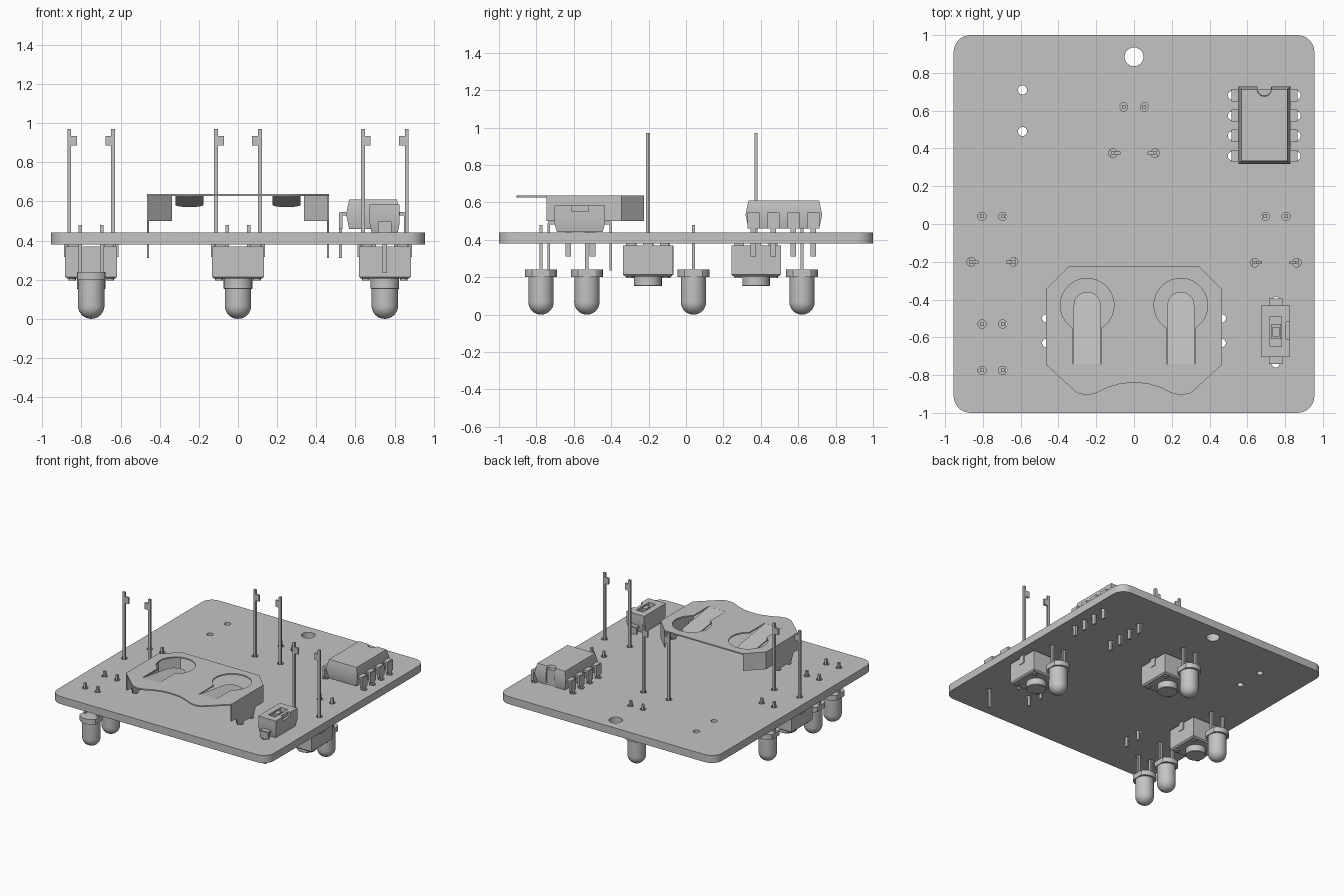
import bpy, bmesh
from math import sin, cos, pi, radians

if "Cube" in bpy.data.objects:
    bpy.data.objects.remove(bpy.data.objects["Cube"], do_unlink=True)

# One plain grey for everything
grey = bpy.data.materials.new("plain_grey")
grey.use_nodes = True
grey.diffuse_color = (0.55, 0.55, 0.55, 1)
grey.node_tree.nodes["Principled BSDF"].inputs["Base Color"].default_value = (0.55, 0.55, 0.55, 1)
made = []


def finish(name, bm):
    bmesh.ops.recalc_face_normals(bm, faces=bm.faces)
    mesh = bpy.data.meshes.new(name)
    bm.to_mesh(mesh)
    bm.free()
    mesh.materials.clear()
    mesh.materials.append(grey)
    obj = bpy.data.objects.new(name, mesh)
    bpy.context.collection.objects.link(obj)
    made.append(obj)
    return obj


def loft(name, rings):
    """Skin a stack of equal-length rings and cap both ends."""
    bm = bmesh.new()
    loops = [[bm.verts.new(p) for p in ring] for ring in rings]
    n = len(loops[0])
    for a, b in zip(loops, loops[1:]):
        for i in range(n):
            j = (i + 1) % n
            bm.faces.new((a[i], a[j], b[j], b[i]))
    bm.faces.new(loops[0])
    bm.faces.new(loops[-1])
    return finish(name, bm)


def rect(x0, x1, y0, y1):
    return [(x0, y0), (x1, y0), (x1, y1), (x0, y1)]


def lift(points, z):
    return [(x, y, z) for x, y in points]


def box(name, x0, x1, y0, y1, z0, z1):
    r = rect(x0, x1, y0, y1)
    return loft(name, [lift(r, z0), lift(r, z1)])


def post(name, x, y, w, d, z0, z1):
    return box(name, x - w / 2, x + w / 2, y - d / 2, y + d / 2, z0, z1)


def arc(cx, cy, r, a0=0, a1=360, n=24):
    count = n if a1 - a0 == 360 else n + 1
    angles = [radians(a0 + (a1 - a0) * i / n) for i in range(count)]
    return [(cx + r * cos(a), cy + r * sin(a)) for a in angles]


def lathe(name, x, y, profile, n=32):
    return loft(name, [lift(arc(x, y, r, n=n), z) for r, z in profile])


def sheet(name, outlines, z0, z1):
    """Flat plate from one outline and any number of hole outlines."""
    curve = bpy.data.curves.new(name, "CURVE")
    curve.dimensions = "2D"
    curve.fill_mode = "BOTH"
    curve.extrude = (z1 - z0) / 2
    for pts in outlines:
        spline = curve.splines.new("POLY")
        spline.points.add(len(pts) - 1)
        for p, (x, y) in zip(spline.points, pts):
            p.co = (x, y, 0, 1)
        spline.use_cyclic_u = True
    temp = bpy.data.objects.new(name + "_outline", curve)
    bpy.context.collection.objects.link(temp)
    mesh = bpy.data.meshes.new_from_object(temp.evaluated_get(bpy.context.evaluated_depsgraph_get()))
    bm = bmesh.new()
    bm.from_mesh(mesh)
    bmesh.ops.remove_doubles(bm, verts=bm.verts, dist=0.0002)
    bmesh.ops.translate(bm, verts=bm.verts, vec=(0, 0, (z0 + z1) / 2))
    bpy.data.objects.remove(temp)
    bpy.data.curves.remove(curve)
    bpy.data.meshes.remove(mesh)
    return finish(name, bm)


# Where the repeated parts sit
leds = [(-0.75, 0.04), (-0.75, -0.53), (-0.75, -0.775), (0, 0.62), (0.75, 0.04)]
buttons = [(-0.75, -0.2), (0, 0.375), (0.75, -0.205)]
chip_rows = [0.36, 0.467, 0.574, 0.681]
clip_pins = [-0.5, -0.63]

# Circuit board with drilled holes
holes = [arc(0, 0.885, 0.05), arc(-0.59, 0.71, 0.024), arc(-0.59, 0.49, 0.024)]
for x, y in leds:
    holes += [arc(x + s * 0.055, y, 0.022, n=16) for s in (-1, 1)]
for x, y in buttons:
    holes += [arc(x + s * 0.112, y, 0.023, n=16) for s in (-1, 1)]
for y in chip_rows:
    holes += [arc(x, y, 0.024, n=16) for x in (0.521, 0.859)]
for y in clip_pins:
    holes += [arc(s * 0.465, y, 0.022, n=16) for s in (-1, 1)]
holes += [arc(0.75, y, 0.022, n=16) for y in (-0.407, -0.738)]
corners = []
for sx, sy, a in ((1, 1, 0), (-1, 1, 90), (-1, -1, 180), (1, -1, 270)):
    corners += arc(sx * 0.865, sy * 0.91, 0.09, a, a + 90, 8)
sheet("circuit_board", [corners] + holes, 0.38, 0.44)

# Lamps hanging below the board
for x, y in leds:
    dome = [(0.067 * sin(t * pi / 16) + 0.0005, 0.067 - 0.067 * cos(t * pi / 16)) for t in range(9)]
    lathe("lamp_body", x, y, dome + [(0.067, 0.205)])
    rim = [(max(-0.072, min(0.072, px)), py) for px, py in arc(0, 0, 0.085, n=32)]
    rim = [(x + px, y + py) for px, py in rim]
    loft("lamp_rim", [lift(rim, 0.2), lift(rim, 0.24)])
    for s in (-1, 1):
        post("lamp_lead", x + s * 0.055, y, 0.018, 0.018, 0.24, 0.48)

# Push buttons below the board with tall wires above it
for x, y in buttons:
    loft("button_body", [lift(rect(x - w, x + w, y - w, y + w), z)
                         for w, z in ((0.122, 0.205), (0.133, 0.215), (0.133, 0.37))])
    lathe("button_cap", x, y, [(0.07, 0.152), (0.073, 0.156), (0.073, 0.21)])
    for sx in (-1, 1):
        for sy in (-1, 1):
            lathe("button_rivet", x + sx * 0.097, y + sy * 0.097, [(0.02, 0.197), (0.02, 0.21)], 12)
            post("button_foot", x + sx * 0.09, y + sy * 0.09, 0.05, 0.05, 0.365, 0.38)
        wx = x + sx * 0.112
        post("button_hook", x + sx * 0.13, y, 0.018, 0.05, 0.315, 0.385)
        post("tall_wire", wx, y, 0.02, 0.016, 0.33, 0.97)
        post("wire_flag", wx - sx * 0.017, y, 0.046, 0.016, 0.885, 0.935)

# Eight-legged chip with a notch at its back end
def chip_ring(i, z):
    x0, x1, y0, y1 = 0.552 + i, 0.828 - i, 0.318 + i, 0.728 - i
    return lift([(x0, y0), (x1, y0), (x1, y1)] + arc(0.69, y1, 0.037, -180, 0, 10)[::-1] + [(x0, y1)], z)


box("chip_notch_floor", 0.64, 0.74, 0.66, 0.715, 0.465, 0.59)
loft("chip_body", [chip_ring(0.016, 0.46), chip_ring(0, 0.535), chip_ring(0.016, 0.61)])
for y in chip_rows:
    for s in (-1, 1):
        for part, a, b, w, z0, z1 in (("shoulder", 0.13, 0.172, 0.065, 0.528, 0.545),
                                      ("leg", 0.157, 0.175, 0.065, 0.46, 0.54),
                                      ("pin", 0.159, 0.174, 0.03, 0.31, 0.46)):
            xs = sorted((0.69 + s * a, 0.69 + s * b))
            box("chip_" + part, *xs, y - w / 2, y + w / 2, z0, z1)

# Slide switch: tapered base, recessed top with side notch, slider
outer = rect(0.672, 0.826, -0.704, -0.432)
loft("switch_base", [lift(rect(0.682, 0.816, -0.69, -0.446), 0.442), lift(outer, 0.49), lift(outer, 0.55)])
notched = outer[:2] + [(0.826, -0.61), (0.805, -0.61), (0.805, -0.52), (0.826, -0.52)] + outer[2:]
sheet("switch_top", [notched, rect(0.72, 0.782, -0.648, -0.49)], 0.55, 0.583)
box("switch_slider", 0.724, 0.778, -0.61, -0.53, 0.55, 0.565)
box("switch_knob", 0.733, 0.769, -0.595, -0.545, 0.565, 0.583)
for s in (-1, 1):
    yc = -0.568
    for part, a, b, w, z0, z1 in (("arm", 0.12, 0.17, 0.07, 0.482, 0.497),
                                  ("leg", 0.158, 0.173, 0.07, 0.44, 0.49),
                                  ("pin", 0.16, 0.172, 0.022, 0.235, 0.44)):
        ys = sorted((yc + s * a, yc + s * b))
        box("switch_" + part, 0.75 - w / 2, 0.75 + w / 2, *ys, z0, z1)

# Battery clip: top plate with keyhole openings
half = [(0.07, -0.845), (0.14, -0.866), (0.2, -0.895), (0.25, -0.907), (0.3, -0.895),
        (0.335, -0.865), (0.465, -0.745), (0.465, -0.345), (0.345, -0.225)]
outline = [(0, -0.84)] + half + [(-x, y) for x, y in reversed(half)]
keyholes = [arc(s * 0.248, -0.43, 0.142, -58, 238, 36)
            + [(s * 0.248 - 0.075, -0.742), (s * 0.248 + 0.075, -0.742)] for s in (-1, 1)]
sheet("clip_plate", [outline] + keyholes, 0.627, 0.637)

for s in (-1, 1):
    # Sprung tongue sloping down to a rounded end
    x = s * 0.248
    tongue = arc(x, -0.43, 0.071, 0, 180, 16) + [(x - 0.071, -0.745), (x + 0.071, -0.745)]
    slope = lambda y: 0.627 - (y + 0.745) * 0.145
    loft("clip_tongue", [[(px, py, slope(py) + t) for px, py in tongue] for t in (0, 0.01)])
    # Side wall with a stepped tab, angled corner wall and pins
    wall = [(-0.745, 0.63), (-0.745, 0.5), (-0.69, 0.5), (-0.66, 0.442), (-0.47, 0.442),
            (-0.44, 0.5), (-0.345, 0.5), (-0.345, 0.63)]
    loft("clip_side_wall", [[(s * w, y, z) for y, z in wall] for w in (0.455, 0.465)])
    strip = [(s * px, py) for px, py in
             ((0.465, -0.345), (0.345, -0.225), (0.338, -0.232), (0.456, -0.35))]
    loft("clip_corner_wall", [lift(strip, 0.5), lift(strip, 0.63)])
    for y in clip_pins:
        post("clip_pin", s * 0.46, y, 0.01, 0.03, 0.31, 0.445)

# Smooth the round parts, keep edges crisp
bpy.ops.object.select_all(action="DESELECT")
for obj in made:
    obj.select_set(True)
bpy.context.view_layer.objects.active = made[0]
bpy.ops.object.shade_smooth_by_angle(angle=radians(30))
